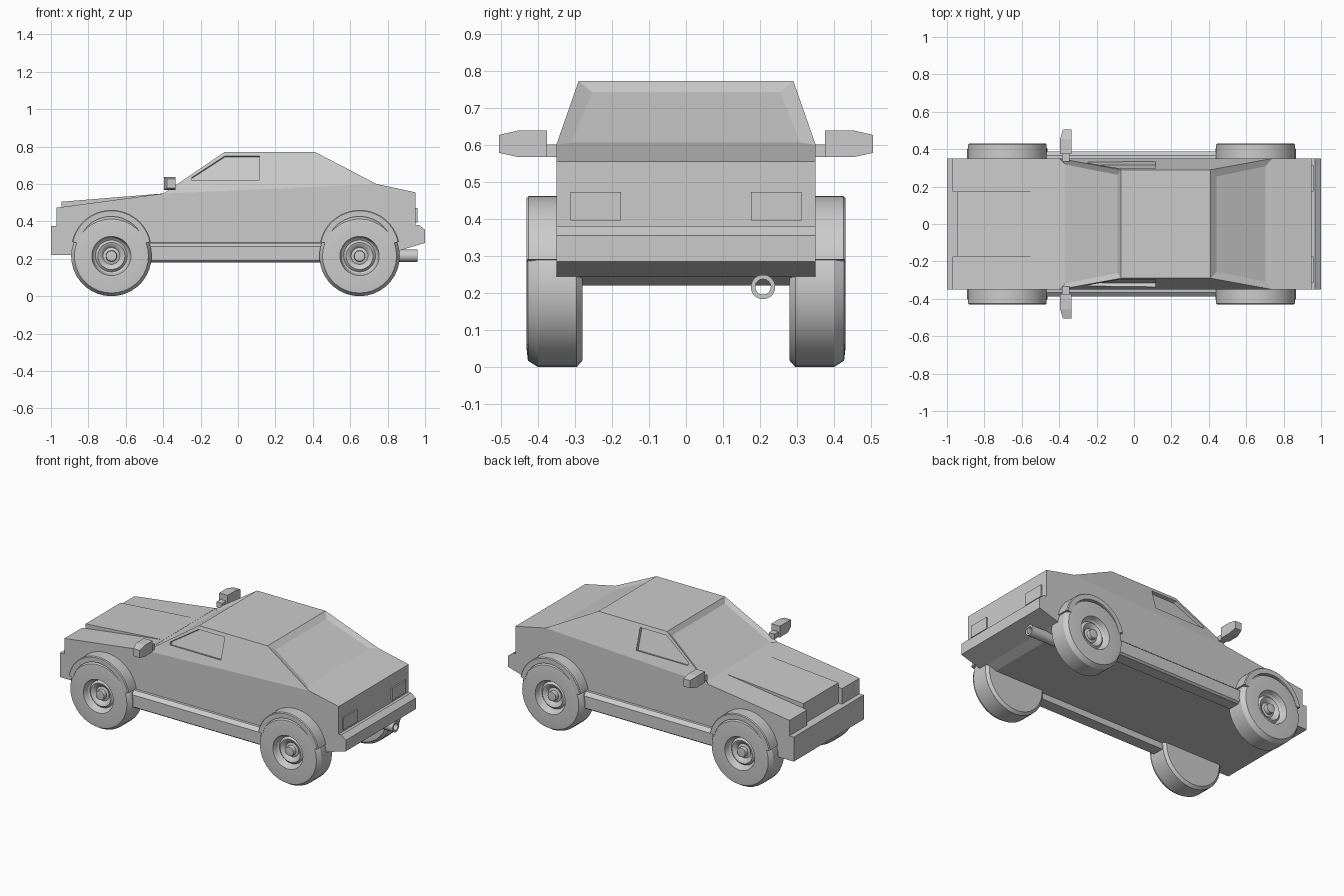
import bpy, bmesh, math
from mathutils import Vector, Matrix

old = bpy.data.objects.get("Cube")
if old:
    bpy.data.objects.remove(old, do_unlink=True)

GREY = (0.6, 0.6, 0.6, 1)
mat = bpy.data.materials.new("plain grey")
mat.use_nodes = True
mat.diffuse_color = GREY
mat.node_tree.nodes["Principled BSDF"].inputs["Base Color"].default_value = GREY


def finish(bm, name, mirror=False, smooth=False):
    bmesh.ops.remove_doubles(bm, verts=bm.verts, dist=0.0001)
    bmesh.ops.recalc_face_normals(bm, faces=bm.faces)
    me = bpy.data.meshes.new(name)
    bm.to_mesh(me)
    bm.free()
    me.materials.append(mat)
    ob = bpy.data.objects.new(name, me)
    bpy.context.collection.objects.link(ob)
    if smooth:
        bpy.ops.object.select_all(action='DESELECT')
        ob.select_set(True)
        bpy.context.view_layer.objects.active = ob
        bpy.ops.object.shade_smooth_by_angle(angle=math.radians(30))
    if mirror:
        mod = ob.modifiers.new("Mirror", 'MIRROR')
        mod.use_axis = (False, True, False)
        mod.use_mirror_merge = False
    return ob


def add_prism(bm, points, vec):
    """Extrude a closed outline along a vector."""
    face = bm.faces.new([bm.verts.new(p) for p in points])
    new = bmesh.ops.extrude_face_region(bm, geom=[face], use_keep_orig=True)["geom"]
    bmesh.ops.translate(bm, vec=vec, verts=[v for v in new if isinstance(v, bmesh.types.BMVert)])


def side_prism(name, xz, y0, y1, mirror=False):
    bm = bmesh.new()
    add_prism(bm, [(x, y0, z) for x, z in xz], (0, y1 - y0, 0))
    return finish(bm, name, mirror)


def lathe(name, profile, centre, axis, closed=False, start=0, sweep=math.tau, mirror=True):
    """Spin a (radius, distance) profile about an axis through centre."""
    bm = bmesh.new()
    c, a = Vector(centre), Vector(axis)
    up = Matrix.Rotation(start, 3, a) @ Vector((0, 0, 1))
    vs = [bm.verts.new(c + up * r + a * d) for r, d in profile]
    edges = [bm.edges.new(p) for p in zip(vs, vs[1:])]
    if closed:
        edges.append(bm.edges.new((vs[-1], vs[0])))
    bmesh.ops.spin(bm, geom=vs + edges, cent=c, axis=a, angle=sweep, steps=36)
    bmesh.ops.remove_doubles(bm, verts=bm.verts, dist=0.0001)
    if closed:
        bmesh.ops.holes_fill(bm, edges=[e for e in bm.edges if e.is_boundary])
    return finish(bm, name, mirror, smooth=True)


W = 0.35  # half width of the body

# Main body, raised bonnet centre and bumpers
side_prism("body", [(-0.945, 0.22), (-0.945, 0.475), (-0.4, 0.548), (0.74, 0.6),
                    (0.95, 0.555), (0.95, 0.275), (0.86, 0.245), (0.8, 0.22)], -W, W)
side_prism("front_wing", [(-0.97, 0.3), (-0.97, 0.473), (-0.4, 0.549), (-0.4, 0.3)], 0.175, W, True)
side_prism("bonnet", [(-0.945, 0.35), (-0.945, 0.505), (-0.4, 0.549), (-0.4, 0.35)], -0.175, 0.175)
side_prism("front_bumper", [(-1, 0.22), (-1, 0.375), (-0.9, 0.375), (-0.9, 0.22)], -W, W)
side_prism("rear_bumper", [(0.86, 0.243), (0.86, 0.38), (0.968, 0.38), (1, 0.355),
                           (1, 0.285)], -W, W)

# Cabin with recessed windscreen and rear window
bm = bmesh.new()
outline = [(-0.4, W, 0.548), (-0.07, 0.29, 0.772), (0.41, 0.29, 0.772), (0.74, W, 0.6)]
left = [bm.verts.new(p) for p in outline]
right = [bm.verts.new((x, -y, z)) for x, y, z in outline]
bm.faces.new(left)
bm.faces.new(right[::-1])
panels = [bm.faces.new((left[i], right[i], right[(i + 1) % 4], left[(i + 1) % 4])) for i in range(4)]
bmesh.ops.recalc_face_normals(bm, faces=bm.faces)
bmesh.ops.inset_individual(bm, faces=[panels[0]], thickness=0.042, depth=-0.015)
bmesh.ops.inset_individual(bm, faces=[panels[2]], thickness=0.055, depth=-0.012)
cabin = finish(bm, "cabin")

# Side windows, sunk square to the sloping cabin sides
bm = bmesh.new()
window = [(-0.245, 0.62), (0.115, 0.62), (0.115, 0.75), (-0.07, 0.75), (-0.245, 0.637)]
for s in (1, -1):
    normal = Vector((0, s * 0.96, 0.28))
    pts = [Vector((x, s * (0.29 + (0.772 - z) * 0.3), z)) - normal * 0.022 for x, z in window]
    add_prism(bm, pts, normal * 0.06)
cutter = finish(bm, "side_window_cutter")
cutter.hide_render = True
cutter.hide_set(True)
cutter.display_type = 'WIRE'
cut = cabin.modifiers.new("Windows", 'BOOLEAN')
cut.operation = 'DIFFERENCE'
cut.solver = 'EXACT'
cut.object = cutter

# Sills between the wheels
bm = bmesh.new()
add_prism(bm, [(-0.52, y, z) for y, z in
               [(0.3, 0.29), (0.365, 0.285), (0.388, 0.265), (0.388, 0.19), (0.375, 0.18), (0.3, 0.18)]],
          (1.02, 0, 0))
finish(bm, "sill", mirror=True)

# Wheels and wheel arch flares
tyre = [(0, 0.28), (0.198, 0.28), (0.215, 0.295), (0.215, 0.4), (0.198, 0.427), (0.17, 0.43),
        (0.105, 0.43), (0.095, 0.4), (0.085, 0.392), (0.072, 0.405), (0.058, 0.4),
        (0.045, 0.385), (0.03, 0.39), (0.028, 0.415), (0, 0.418)]
flare = [(0.215, 0.3), (0.215, 0.425), (0.21, 0.43), (0.18, 0.43), (0.18, 0.3)]
for name, x in (("front", -0.677), ("rear", 0.65)):
    lathe(name + "_wheel", tyre, (x, 0, 0.215), (0, 1, 0))
    lathe(name + "_flare", flare, (x, 0, 0.246), (0, 1, 0), closed=True,
          start=math.radians(-78), sweep=math.radians(156))

# Door mirrors on short arms
bm = bmesh.new()
add_prism(bm, [(x, 0.375, z) for x, z in [(-0.395, 0.567), (-0.335, 0.567), (-0.335, 0.638), (-0.395, 0.638)]],
          (0, 0.08, 0))
end = max(bm.faces, key=lambda f: f.calc_center_median().y)
tip = bmesh.ops.extrude_face_region(bm, geom=[end])["geom"]
for v in [g for g in tip if isinstance(g, bmesh.types.BMVert)]:
    v.co.y += 0.05
    v.co.z = 0.602 + (v.co.z - 0.602) * 0.68
    if v.co.x < -0.36:
        v.co.x += 0.015
finish(bm, "door_mirror", mirror=True)
side_prism("mirror_arm", [(-0.385, 0.567), (-0.345, 0.567), (-0.345, 0.6), (-0.385, 0.6)], 0.335, 0.38, True)

# Tail lamps and exhaust
side_prism("tail_lamp", [(0.95, 0.395), (0.959, 0.395), (0.959, 0.472), (0.95, 0.472)], 0.175, 0.312, True)
lathe("exhaust", [(0.033, 0), (0.033, 0.27), (0.021, 0.27), (0.021, 0)], (0.69, 0.208, 0.216), (1, 0, 0),
      closed=True, mirror=False)
